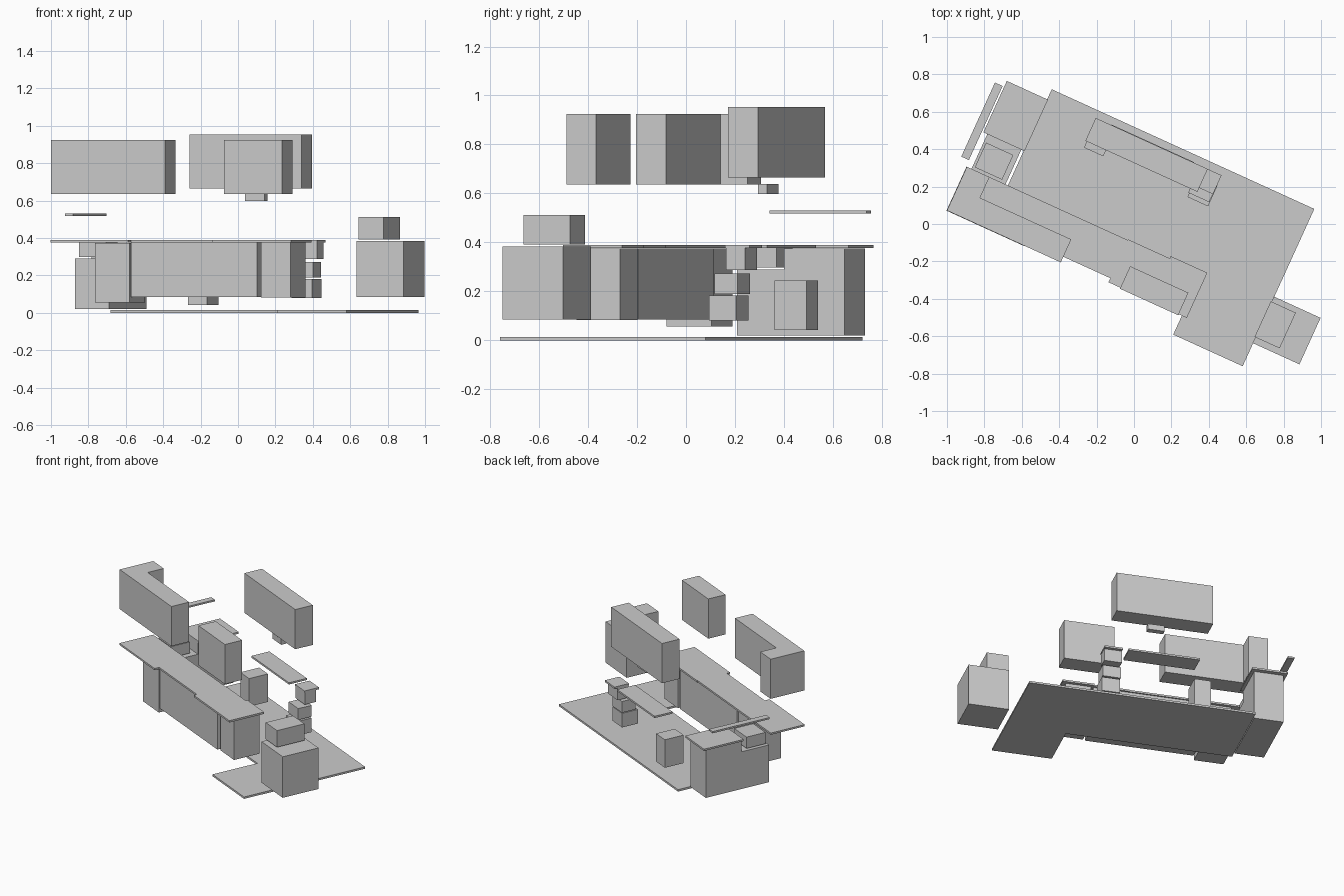
import bpy, bmesh
from mathutils import Matrix
from math import radians

if "Cube" in bpy.data.objects:
    bpy.data.objects.remove(bpy.data.objects["Cube"])

# The whole kitchen is turned about z; parts are laid out in its own axes
TURN = Matrix.Rotation(radians(-24.5), 4, 'Z')


def prism(name, outline, z0, z1):
    """Extrude a counter-clockwise outline from z0 to z1."""
    bm = bmesh.new()
    face = bm.faces.new([bm.verts.new((x, y, z0)) for x, y in outline])
    ext = bmesh.ops.extrude_face_region(bm, geom=[face], use_keep_orig=True)
    for v in ext['geom']:
        if isinstance(v, bmesh.types.BMVert):
            v.co.z = z1
    bmesh.ops.recalc_face_normals(bm, faces=bm.faces)
    mesh = bpy.data.meshes.new(name)
    bm.to_mesh(mesh)
    bm.free()
    mesh.transform(TURN)
    obj = bpy.data.objects.new(name, mesh)
    bpy.context.collection.objects.link(obj)
    return obj


def box(name, x0, x1, y0, y1, z0, z1):
    return prism(name, [(x0, y0), (x1, y0), (x1, y1), (x0, y1)], z0, z1)


# L-shaped floor
prism("floor", [(-.699, -.109), (.436, -.109), (.436, -.451), (.844, -.451),
                (.844, .473), (-.699, .473)], 0, .014)

# L-shaped corner wall cabinet
prism("corner_wall_cabinet", [(-.94, -.349), (-.271, -.349), (-.271, -.214),
                              (-.807, -.214), (-.807, -.092), (-.94, -.092)], .636, .924)

# Left run: tall cabinet stepping down beneath the sink
run = prism("left_base_cabinet", [(-.913, .114), (-.713, .114), (-.713, .387), (-.913, .387)], .02, .374)
box("left_low_cabinet", -.913, -.713, -.096, .114, .02, .29)

# Remaining wall cabinets, shelf and hood block
box("front_wall_cabinet", .075, .417, -.346, -.214, .636, .924)
box("back_wall_cabinet", -.421, .237, .297, .431, .665, .953)
box("hood_block", -.108, .006, .326, .366, .597, .638)
box("left_shelf", -.99, -.945, -.055, .38, .518, .53)

# Front base cabinets
box("front_base_left", -.697, -.495, -.313, -.11, .056, .374)
box("front_base_middle", -.49, .25, -.305, -.1, .085, .375)
box("front_base_right", .268, .44, -.29, -.096, .082, .375)

# Countertop slabs: x range, y range
slabs = {"corner": (-.942, -.485, -.351, -.092), "front_middle": (-.485, .005, -.316, -.092),
         "front_right": (.005, .25, -.34, -.088), "front_end": (.25, .465, -.34, -.075),
         "left": (-.936, -.694, .112, .414), "back": (-.33, .155, .297, .434),
         "drawer": (.195, .318, .32, .431)}
for name, s in slabs.items():
    box(name + "_countertop", *s, .376, .389)

# Sink box on the low cabinet
box("sink", -.9, -.74, -.077, .068, .298, .38)

# Back counter: stacked drawers and a floor cabinet
box("drawer_bottom", .2, .321, .25, .371, .08, .182)
box("drawer_middle", .194, .317, .273, .375, .19, .272)
box("drawer_top", .196, .316, .324, .408, .288, .376)
box("back_floor_cabinet", -.413, -.3, .261, .405, .042, .245)

# Stand-alone unit at the right with a box on top
box("right_unit", .841, 1.116, -.316, -.043, .085, .383)
box("right_unit_top_box", .837, .984, -.282, -.073, .391, .512)
